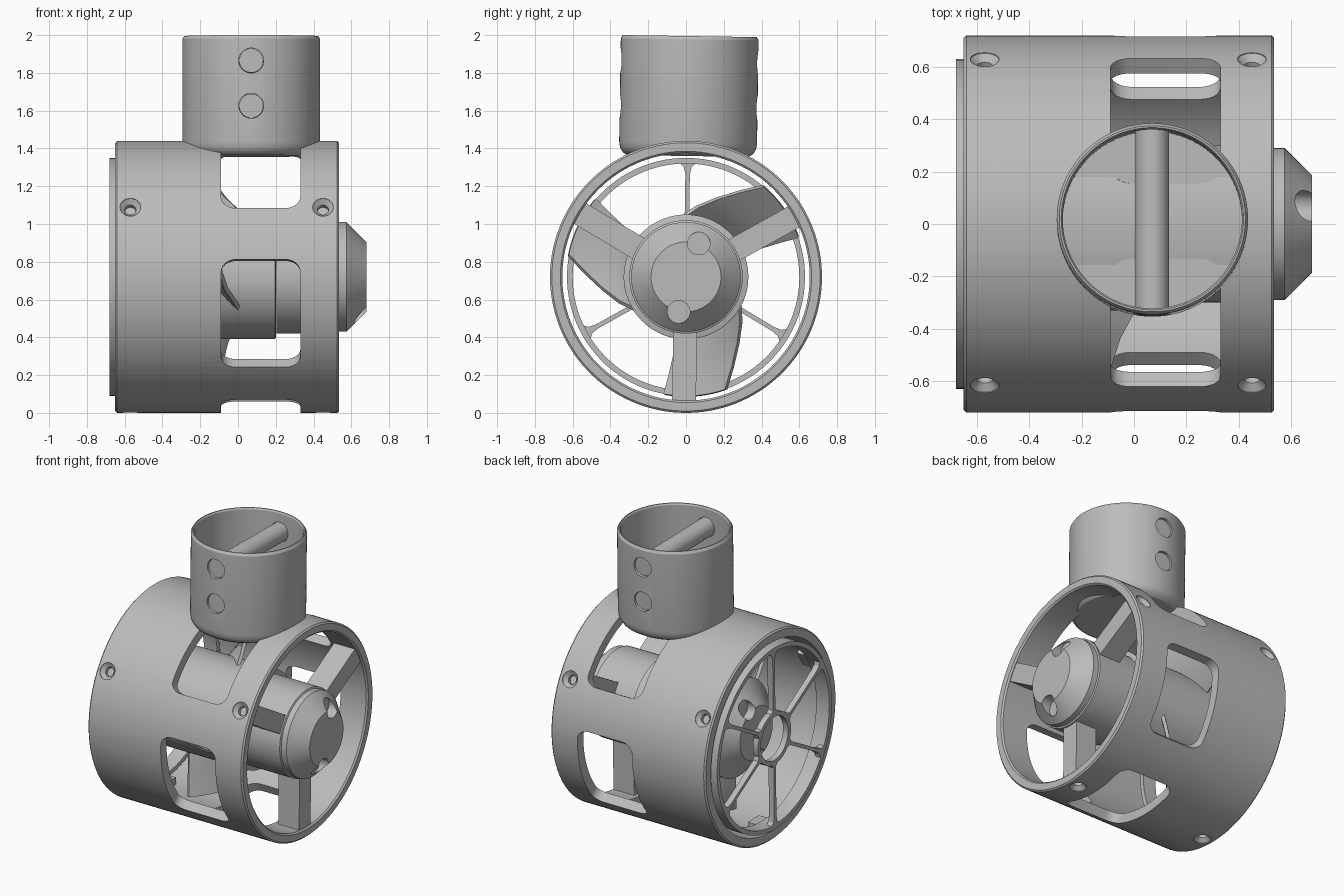
import bpy, bmesh, math
from math import radians, cos, sin, pi, sqrt
from mathutils import Matrix, Vector

cube = bpy.data.objects.get("Cube")
if cube:
    bpy.data.objects.remove(cube)

grey = bpy.data.materials.new("plain grey")
grey.use_nodes = True
grey.diffuse_color = (0.5, 0.5, 0.5, 1)
grey.node_tree.nodes["Principled BSDF"].inputs["Base Color"].default_value = (0.5, 0.5, 0.5, 1)

# Shared frames: thruster centre, its axis along x, and radial directions
CENTRE = Matrix.Translation((0, 0, 0.72)) @ Matrix.Rotation(radians(-0.9), 4, 'X')
AXIS = CENTRE @ Matrix.Rotation(pi / 2, 4, 'Y')
SCREW_ANGLES = (30, 150, 270)


def radial(angle):
    return CENTRE @ Matrix.Rotation(radians(angle - 90), 4, 'X')


def shift(x, y, z):
    return Matrix.Translation((x, y, z))


def lathe(bm, profile, matrix, closed=False, steps=96):
    """Revolve (radius, height) points round local z."""
    new = bmesh.new()
    verts = [new.verts.new((r, 0, h)) for r, h in profile]
    edges = [new.edges.new(p) for p in zip(verts, verts[1:])]
    if closed:
        edges.append(new.edges.new((verts[-1], verts[0])))
    bmesh.ops.spin(new, geom=verts + edges, cent=(0, 0, 0), axis=(0, 0, 1),
                   angle=2 * pi, steps=steps, use_merge=True)
    bmesh.ops.remove_doubles(new, verts=new.verts, dist=1e-5)
    merge(bm, new, matrix)


def rod(bm, r, h0, h1, matrix, steps=32):
    lathe(bm, [(0, h0), (r, h0), (r, h1), (0, h1)], matrix, steps=steps)


def prism(bm, lower, upper, matrix):
    """Join two matching outlines into a closed solid."""
    new = bmesh.new()
    a = [new.verts.new(p) for p in lower]
    b = [new.verts.new(p) for p in upper]
    new.faces.new(a)
    new.faces.new(b)
    for i in range(len(a)):
        j = (i + 1) % len(a)
        new.faces.new((a[i], a[j], b[j], b[i]))
    merge(bm, new, matrix)


def merge(bm, new, matrix):
    bmesh.ops.recalc_face_normals(new, faces=new.faces)
    new.transform(matrix)
    mesh = bpy.data.meshes.new("piece")
    new.to_mesh(mesh)
    new.free()
    bm.from_mesh(mesh)
    bpy.data.meshes.remove(mesh)


def activate(ob):
    bpy.ops.object.select_all(action='DESELECT')
    ob.select_set(True)
    bpy.context.view_layer.objects.active = ob


def make(name, bm, cutter=None):
    """Turn a bmesh into an object, cut it and shade it."""
    mesh = bpy.data.meshes.new(name)
    bm.to_mesh(mesh)
    bm.free()
    ob = bpy.data.objects.new(name, mesh)
    mesh.materials.append(grey)
    bpy.context.collection.objects.link(ob)
    if cutter:
        tool = make(name + "_cutter", cutter)
        tool.hide_render = True
        mod = ob.modifiers.new("cut", 'BOOLEAN')
        mod.operation, mod.solver, mod.object = 'DIFFERENCE', 'EXACT', tool
        activate(ob)
        bpy.ops.object.modifier_apply(modifier="cut")
        bpy.data.objects.remove(tool)
    activate(ob)
    bpy.ops.object.shade_smooth_by_angle(angle=radians(30))
    return ob


# Shroud: tube with five rounded windows and countersunk screw holes
bm, cut = bmesh.new(), bmesh.new()
lathe(bm, [(0.655, -0.65), (0.71, -0.65), (0.72, -0.64), (0.72, 0.525),
           (0.71, 0.535), (0.665, 0.535), (0.655, 0.525)], AXIS, True, 128)
outline = []
for k in range(4):
    for s in range(7):
        a = radians(90 * k + 15 * s)
        sx, st = ((1, 1), (-1, 1), (-1, -1), (1, -1))[k]
        outline.append((0.12 + sx * 0.13 + 0.08 * cos(a), st * 0.342 + 0.114 * sin(a)))
for k in range(5):
    layers = [[(x, t * r, r) for x, t in outline] for r in (0.5, 0.85)]
    prism(cut, *layers, radial(270 + 72 * k))
for angle in SCREW_ANGLES:
    for x in (-0.57, 0.45):
        lathe(cut, [(0, 0.665), (0.03, 0.665), (0.03, 0.69), (0.055, 0.715),
                    (0.055, 0.76), (0, 0.76)], radial(angle) @ shift(x, 0, 0), steps=32)
make("shroud", bm, cut)

# Mounting socket: open cup on top with two cross holes
bm, cut, pins = bmesh.new(), bmesh.new(), bmesh.new()
socket = CENTRE @ shift(0.07, 0, 0)
lathe(bm, [(0, 0.64), (0.32, 0.64), (0.345, 0.655), (0.36, 0.68), (0.365, 0.71),
           (0.365, 1.258), (0.355, 1.275), (0.348, 1.275), (0.342, 1.265),
           (0.342, 0.7), (0, 0.7)], socket)
for z in (0.9, 1.14):
    across = socket @ shift(0, 0, z) @ Matrix.Rotation(pi / 2, 4, 'X')
    rod(cut, 0.066, -0.5, 0.5, across)
    rod(pins, 0.064, -0.347, 0.347, across)
make("mounting_socket", bm, cut)
make("cross_pins", pins)


def pockets(cut, side, floor):
    """Two screw pockets with hex sockets in a nose cone."""
    for angle in (70, 259):
        a = radians(angle)
        place = CENTRE @ shift(0, 0.19 * cos(a), 0.19 * sin(a)) @ Matrix.Rotation(side * pi / 2, 4, 'Y')
        rod(cut, 0.06, floor, floor + 0.2, place)
        rod(cut, 0.028, floor - 0.03, floor + 0.1, place, 6)


# Motor housing with tapered nose
bm, cut = bmesh.new(), bmesh.new()
lathe(bm, [(0, 0.205), (0.3, 0.205), (0.3, 0.53), (0.29, 0.535), (0.29, 0.575),
           (0.185, 0.68), (0, 0.68)], AXIS)
pockets(cut, 1, 0.61)
make("motor_housing", bm, cut)

# Support arms between housing and shroud
bm = bmesh.new()
for angle in SCREW_ANGLES:
    corners = [(0.36, -0.063), (0.52, -0.063), (0.52, 0.063), (0.36, 0.063)]
    prism(bm, [(x, y, 0.25) for x, y in corners], [(x, y, 0.66) for x, y in corners],
          radial(angle))
make("support_arms", bm)

# Rotor hub
bm, cut = bmesh.new(), bmesh.new()
lathe(bm, [(0, -0.54), (0.18, -0.54), (0.3, -0.43), (0.33, -0.41),
           (0.33, 0.195), (0.32, 0.2), (0, 0.2)], AXIS)
pockets(cut, -1, 0.48)
make("rotor_hub", bm, cut)

# Propeller blades: radius, leading angle, trailing angle, leading x, trailing x
stations = [(0.31, 100, 25, 0.01, -0.36), (0.38, 83, 24, -0.02, -0.35),
            (0.45, 70, 23, -0.07, -0.34), (0.54, 59, 22, -0.1, -0.33),
            (0.635, 51, 21, -0.12, -0.31)]
bm = bmesh.new()
for k in range(3):
    rows = []
    for r, a0, a1, x0, x1 in stations:
        row = []
        for s in range(13):
            f = s / 12
            a = radians(a0 + (a1 - a0) * f + 120 * k)
            x = x0 + (x1 - x0) * f
            row.append(bm.verts.new(CENTRE @ Vector((x, r * cos(a), r * sin(a)))))
        rows.append(row)
    for p, q in zip(rows, rows[1:]):
        for s in range(12):
            bm.faces.new((p[s], p[s + 1], q[s + 1], q[s]))
bmesh.ops.recalc_face_normals(bm, faces=bm.faces)
bmesh.ops.solidify(bm, geom=bm.faces[:], thickness=0.022)
bmesh.ops.recalc_face_normals(bm, faces=bm.faces)
make("propeller_blades", bm)

# Rear guard: outer ring, centre ring, flared spokes and screw tabs
bm = bmesh.new()
for inner, outer, back in ((0.6, 0.63, -0.58), (0.15, 0.18, -0.64)):
    lathe(bm, [(inner, -0.68), (outer, -0.68), (outer, back), (inner, back)], AXIS, True)
half = [(0.165, 0.04), (0.2, 0.012), (0.54, 0.012), (0.58, 0.02), (0.61, 0.05)]
spoke = half + [(r, -t) for r, t in reversed(half)]
for k in range(6):
    prism(bm, [(-0.68, t, r) for r, t in spoke], [(-0.64, t, r) for r, t in spoke],
          radial(30 + 60 * k))
for angle in SCREW_ANGLES:
    tab = [(-0.63, -0.06), (-0.51, -0.06), (-0.51, 0.06), (-0.63, 0.06)]
    prism(bm, [(x, y, 0.605) for x, y in tab], [(x, y, 0.66) for x, y in tab], radial(angle))
make("rear_guard", bm)
